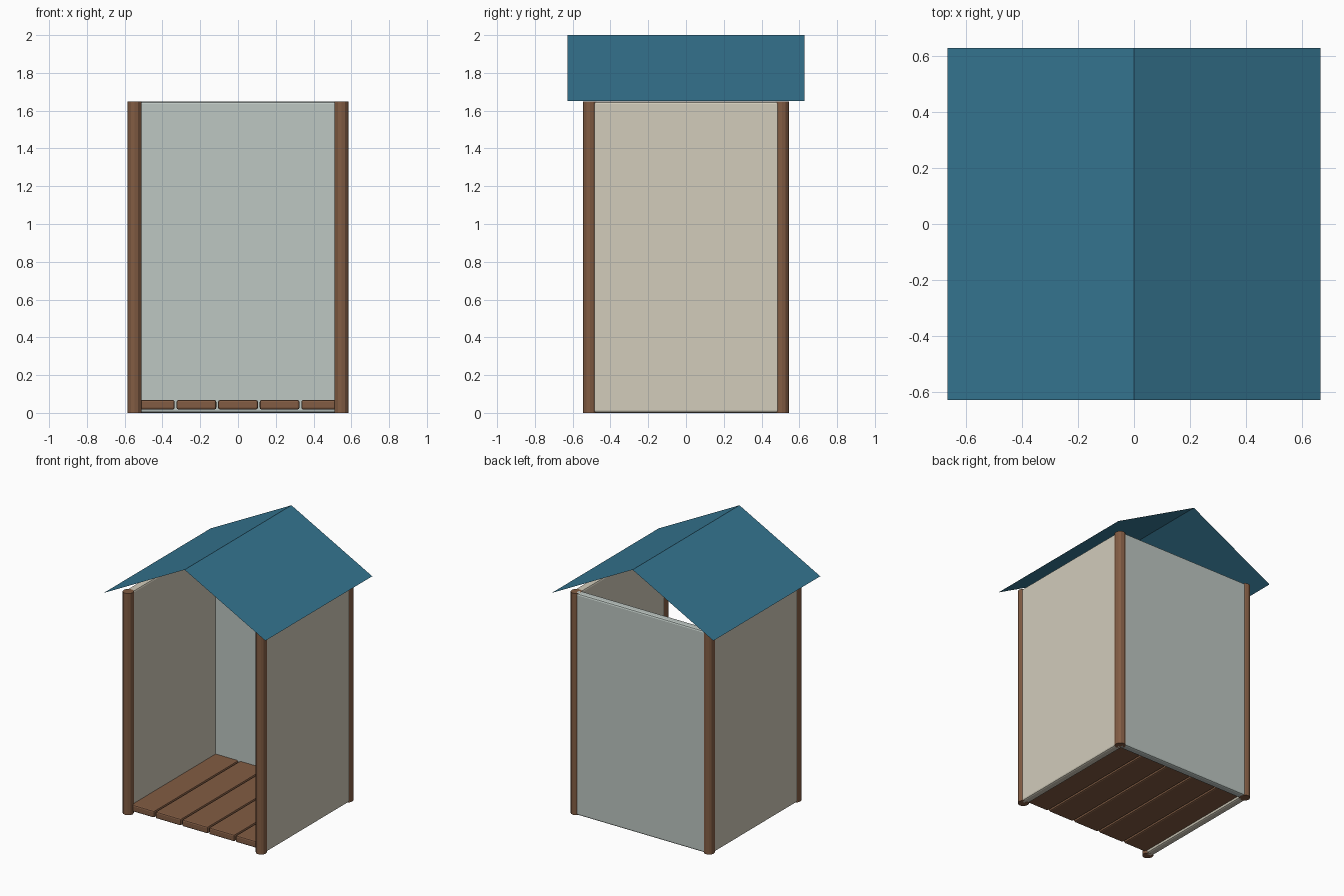
import bpy, bmesh

cube = bpy.data.objects.get("Cube")
if cube:
    bpy.data.objects.remove(cube, do_unlink=True)


def make_material(name, rgb):
    # sRGB 0-255 converted to linear
    linear = [((c / 255 + 0.055) / 1.055) ** 2.4 for c in rgb]
    mat = bpy.data.materials.new(name)
    mat.use_nodes = True
    mat.diffuse_color = (*linear, 1)
    bsdf = next(n for n in mat.node_tree.nodes if n.type == 'BSDF_PRINCIPLED')
    bsdf.inputs["Base Color"].default_value = (*linear, 1)
    bsdf.inputs["Roughness"].default_value = 0.8
    return mat


brown = make_material("brown wood", (130, 92, 67))
cream = make_material("cream panel", (210, 204, 187))
grey_green = make_material("grey green panel", (189, 199, 194))
teal = make_material("teal roof", (53, 117, 145))


def box(name, center, size, mat, bevel):
    bpy.ops.mesh.primitive_cube_add(size=1, location=center)
    ob = bpy.context.object
    ob.name = name
    ob.scale = size
    bpy.ops.object.transform_apply(location=False, rotation=False, scale=True)
    ob.data.materials.append(mat)
    mod = ob.modifiers.new("Bevel", 'BEVEL')
    mod.width = bevel
    mod.segments = 2
    return ob


POST_X, POST_Y, POST_R = 0.5475, 0.508, 0.0378
WALL_H, WALL_T = 1.648, 0.055

# Round corner posts
for y, depth in ((-POST_Y, "front"), (POST_Y, "back")):
    for x, side in ((-POST_X, "right"), (POST_X, "left")):
        bpy.ops.mesh.primitive_cylinder_add(
            vertices=12, radius=POST_R, depth=WALL_H, location=(x, y, WALL_H / 2))
        post = bpy.context.object
        post.name = f"{depth}_{side}_post"
        post.data.materials.append(brown)

# Wall panels run between the post centres, the front stays open
for x, side in ((-POST_X, "right"), (POST_X, "left")):
    box(f"{side}_wall", (x, 0, WALL_H / 2), (WALL_T, 2 * POST_Y, WALL_H), cream, 0.012)
box("back_wall", (0, POST_Y, WALL_H / 2), (2 * POST_X, WALL_T, WALL_H), grey_green, 0.012)

# Floor planks
PITCH = 0.22
for i in range(5):
    box(f"floor_plank_{i + 1}", ((i - 2) * PITCH, 0, 0.043),
        (PITCH - 0.01, 2 * POST_Y, 0.05), brown, 0.01)

# Thin gable roof folded from one sheet
EAVE_X, EAVE_Z, ROOF_Y = 0.665, 1.65, 0.628
bm = bmesh.new()
rows = [[bm.verts.new((x, y, z)) for y in (-ROOF_Y, ROOF_Y)]
        for x, z in ((-EAVE_X, EAVE_Z), (0, 2), (EAVE_X, EAVE_Z))]
for a, b in zip(rows, rows[1:]):
    bm.faces.new((a[0], b[0], b[1], a[1]))
mesh = bpy.data.meshes.new("roof")
bm.to_mesh(mesh)
bm.free()
mesh.materials.append(teal)
bpy.context.collection.objects.link(bpy.data.objects.new("roof", mesh))
